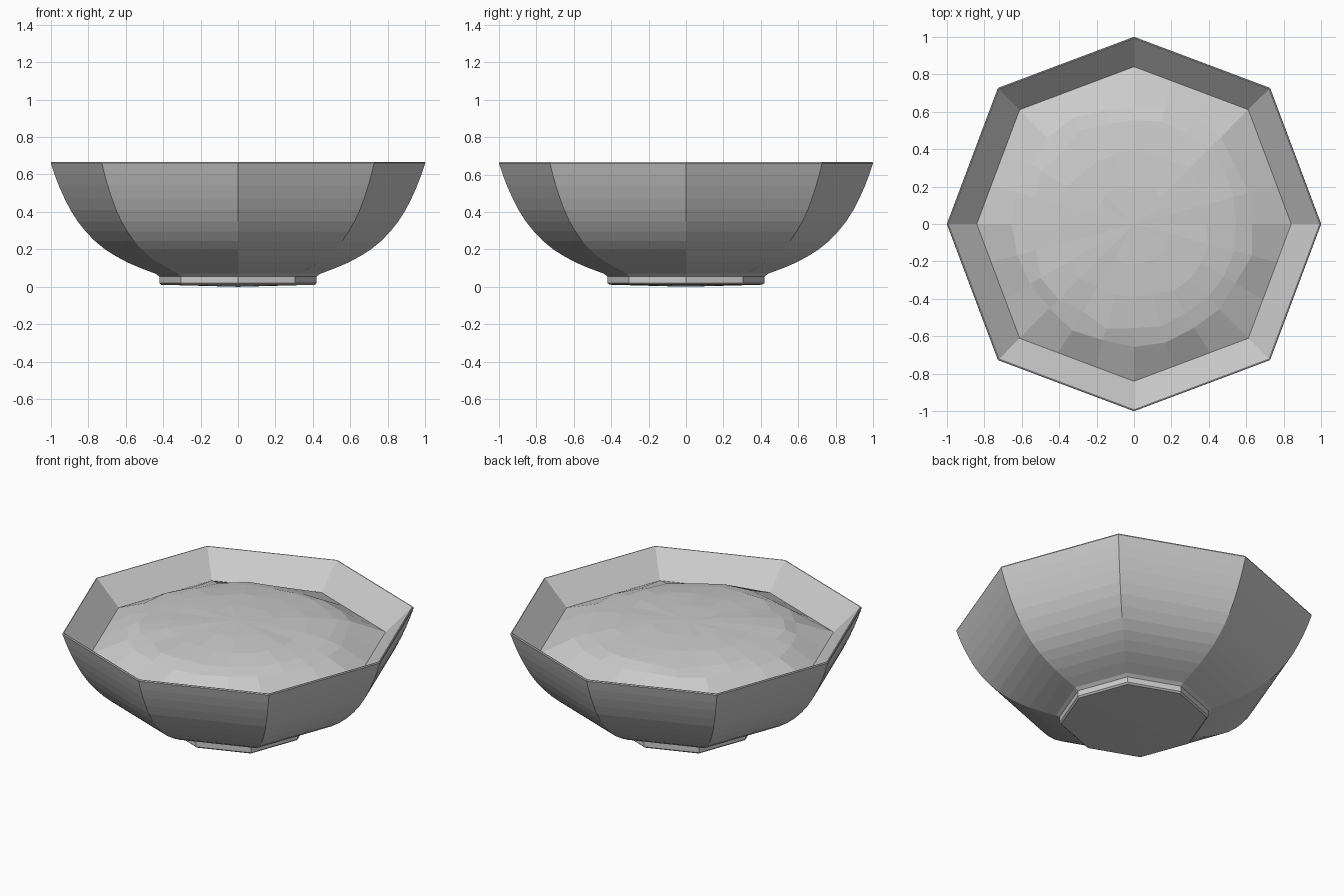
import bpy, bmesh, math, random

if "Cube" in bpy.data.objects:
    bpy.data.objects.remove(bpy.data.objects["Cube"])

random.seed(4)
DIAG = 1.028  # diagonal corners sit slightly further out


def corner(i, r):
    a = i * math.pi / 4
    k = r * (DIAG if i % 2 else 1.0)
    return k * math.cos(a), k * math.sin(a)


def finish(bm, name):
    bmesh.ops.recalc_face_normals(bm, faces=bm.faces)
    me = bpy.data.meshes.new(name)
    bm.to_mesh(me)
    bm.free()
    ob = bpy.data.objects.new(name, me)
    bpy.context.collection.objects.link(ob)


def bridge(bm, rings):
    for a, b in zip(rings, rings[1:]):
        n = len(a)
        for i in range(n):
            bm.faces.new((a[i], a[(i + 1) % n], b[(i + 1) % n], b[i]))


def cap(bm, ring, z):
    c = bm.verts.new((0, 0, z))
    for i in range(len(ring)):
        bm.faces.new((ring[i], ring[(i + 1) % len(ring)], c))


# Octagonal bowl: foot, curved outside, thin rim, straight inner lip, hidden inside
profile = [(.41, .011), (.42, .02), (.42, .055), (.44, .07), (.52, .10), (.59, .13),
           (.655, .165), (.71, .20), (.765, .245), (.813, .295), (.857, .35),
           (.895, .41), (.928, .475), (.957, .54), (.98, .60), (.995, .645),
           (1.0, .66), (.997, .667), (.992, .667), (.84, .52), (.74, .39),
           (.60, .26), (.40, .15)]
bm = bmesh.new()
rings = [[bm.verts.new((*corner(i, r), z)) for i in range(8)] for r, z in profile]
bridge(bm, rings)
cap(bm, rings[0], 0)
cap(bm, rings[-1], .12)
finish(bm, "bowl")

# Food mound: octagonal edge rising to a rounded, slightly lumpy top
SEG = 24
bm = bmesh.new()
edge = []
for j in range(SEG):
    i, k = divmod(j, 3)
    (x0, y0), (x1, y1) = corner(i, .84), corner((i + 1) % 8, .84)
    f = k / 3
    edge.append(bm.verts.new((x0 + (x1 - x0) * f, y0 + (y1 - y0) * f, .52)))
rings = [edge]
for r, z, lump in [(.64, .603, .004), (.56, .626, .004), (.40, .648, .003), (.20, .66, .001)]:
    ring = []
    for j in range(SEG):
        a = 2 * math.pi * j / SEG
        k = r + random.uniform(-.02, .02)
        ring.append(bm.verts.new((k * math.cos(a), k * math.sin(a),
                                  z + random.uniform(-lump, lump))))
    rings.append(ring)
bridge(bm, rings)
cap(bm, rings[-1], .665)
finish(bm, "food_mound")
